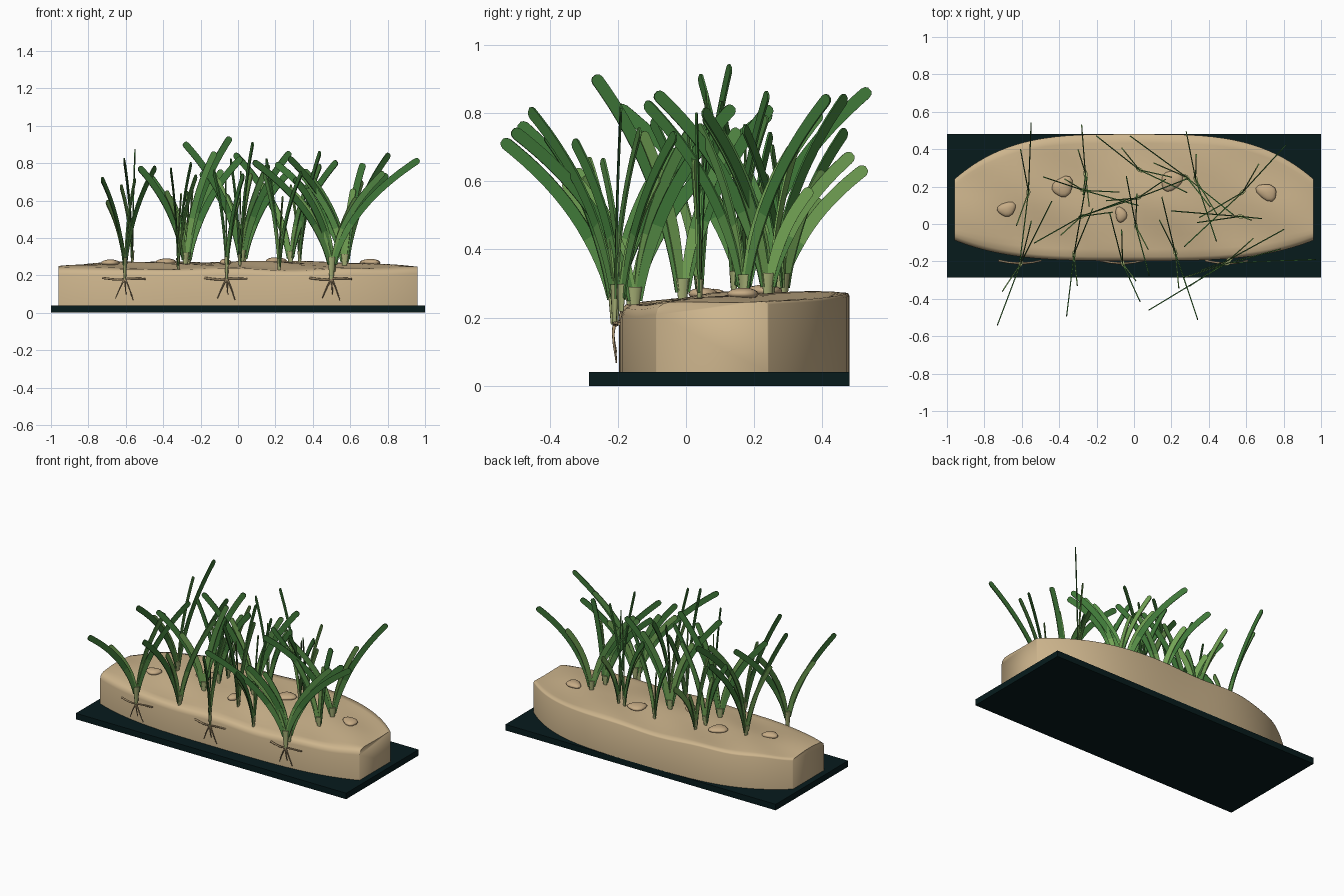
import bpy, bmesh, math
from mathutils import Vector, Matrix

cube = bpy.data.objects.get("Cube")
if cube:
    bpy.data.objects.remove(cube, do_unlink=True)


def material(name, r, g, b):
    m = bpy.data.materials.new(name)
    m.use_nodes = True
    m.diffuse_color = (r, g, b, 1)
    bsdf = next(n for n in m.node_tree.nodes if n.type == 'BSDF_PRINCIPLED')
    bsdf.inputs["Base Color"].default_value = (r, g, b, 1)
    bsdf.inputs["Roughness"].default_value = 0.8
    return m


SAND = material("sand", .61, .46, .265)
PEBBLE = material("pebble_tan", .57, .41, .235)
BASE = material("dark_teal", .002, .011, .012)
GREEN = material("leaf_green", .05, .19, .04)
MIDDLE = material("lower_leaf_green", .09, .26, .06)
LIGHT = material("young_leaf_green", .17, .37, .09)
SHEATH = material("pale_sheath", .38, .43, .18)
ROOT = material("root_brown", .40, .29, .16)


def add_object(name, bm, mats, smooth=False):
    bmesh.ops.recalc_face_normals(bm, faces=bm.faces[:])
    mesh = bpy.data.meshes.new(name)
    bm.to_mesh(mesh)
    bm.free()
    for m in mats:
        mesh.materials.append(m)
    ob = bpy.data.objects.new(name, mesh)
    bpy.context.collection.objects.link(ob)
    if smooth:
        bpy.ops.object.select_all(action='DESELECT')
        ob.select_set(True)
        bpy.context.view_layer.objects.active = ob
        bpy.ops.object.shade_smooth_by_angle(angle=math.radians(75))
    return ob


# Base plate
bm = bmesh.new()
bmesh.ops.create_cube(bm, size=1, matrix=Matrix.Translation((0, .0975, .02)) @ Matrix.Diagonal((2, .765, .04, 1)))
add_object("base_plate", bm, [BASE])


# Sand bed: cross-sections lofted along x, with a softly rippled top
def sand_height(x, y):
    t = min(max((y + .2) / .35, 0), 1)
    ripple = .008 * math.sin(9 * x + 5 * y) * math.sin(11 * y + 2 * x)
    return .235 + .035 * t * t * (3 - 2 * t) * (1 - .85 * abs(x) ** 4) + ripple


def sand_section(x):
    u = abs(x / .96) ** 3.5
    front, back = -.197 + .11 * u, .48 - .24 * u
    edge = sand_height(x, front)
    pts = [(front, .04), (front, edge - .035), (front + .006, edge - .014), (front + .022, edge - .002)]
    steps = 16
    for i in range(1, steps):
        y = front + .022 + (back - front - .03) * i / steps
        pts.append((y, sand_height(x, y)))
    top = sand_height(x, back)
    return pts + [(back - .004, top - .002), (back, top - .01), (back, .04)]


bm = bmesh.new()
stations = 48
rings = []
for i in range(stations + 1):
    x = .96 * math.sin(math.pi * (i / stations - .5))
    rings.append([bm.verts.new((x, y, z)) for y, z in sand_section(x)])
for a, b in zip(rings, rings[1:]):
    for j in range(len(a)):
        k = (j + 1) % len(a)
        bm.faces.new((a[j], a[k], b[k], b[j]))
bm.faces.new(rings[0])
bm.faces.new(rings[-1])
add_object("sand_bed", bm, [SAND], True)

# Flat pebbles lying on the sand: x, y, half length, half width, turn
PEBBLES = [(-.68, .08, .05, .038, .3), (-.38, .2, .06, .05, .8), (-.07, .05, .03, .042, .2),
           (.2, .23, .06, .05, .6), (.71, .17, .058, .042, -.5)]
for n, (x, y, a, b, turn) in enumerate(PEBBLES):
    bm = bmesh.new()
    place = (Matrix.Translation((x, y, sand_height(x, y) + .008)) @ Matrix.Rotation(turn, 4, 'Z')
             @ Matrix.Diagonal((a, b, .018, 1)))
    bmesh.ops.create_uvsphere(bm, u_segments=14, v_segments=8, radius=1)
    for v in bm.verts:
        angle = math.atan2(v.co.y, v.co.x)
        bulge = 1 + .1 * math.sin(3 * angle + n)
        v.co.x *= bulge
        v.co.y *= bulge
    bm.transform(place)
    add_object(f"pebble_{n + 1}", bm, [PEBBLE], True)


# Leaf blade: a flat ribbon bending inside its own upright plane, round at the tip
def add_blade(bm, foot, tip, width, low_index, high_index):
    lean = Vector((tip.x - foot.x, tip.y - foot.y, 0))
    side = lean.normalized()
    rise = tip.z - foot.z
    knee = foot + lean * .16 + Vector((0, 0, rise * .56))
    samples = [i / 14 for i in range(14)] + [.955, .975, .99, .998]
    length = (tip - foot).length
    pairs = []
    for t in samples:
        p = foot.lerp(knee, t).lerp(knee.lerp(tip, t), t)
        d = (knee - foot).lerp(tip - knee, t).normalized()
        normal = side * d.z - Vector((0, 0, 1)) * d.dot(side)
        half = width / 2 * (.6 + .4 * min(t * 3, 1))
        rest = (1 - t) * length * 1.1
        if rest < half:
            half = math.sqrt(max(half ** 2 - (half - rest) ** 2, 0))
        pairs.append((bm.verts.new(p - normal * half), bm.verts.new(p + normal * half)))
    for i, ((a, b), (c, d)) in enumerate(zip(pairs, pairs[1:])):
        bm.faces.new((a, b, d, c)).material_index = low_index if i < 5 else high_index


# Shoots: foot x, y, then the two opposite outer tips x, y, z
SHOOTS = [
    (-.605, -.21, -.73, -.54, .72, -.44, .12, .78),
    (-.06, -.21, .03, -.41, .74, -.13, .06, .76),
    (.5, -.21, .08, -.46, .81, .97, -.19, .82),
    (.51, -.19, .8, -.03, .74, .3, -.33, .72),
    (-.565, .17, -.61, -.2, .82, -.55, .54, .87),
    (-.32, -.16, -.36, -.49, .77, -.25, .25, .8),
    (.22, -.15, .34, -.51, .75, .15, .14, .82),
    (-.28, .04, -.53, -.1, .78, -.04, .13, .94),
    (-.27, .18, -.48, .25, .74, .02, .1, .83),
    (-.26, .27, -.28, .53, .64, -.24, .1, .7),
    (.02, .14, -.29, .04, .91, .28, .24, .86),
    (.01, -.01, .08, -.27, .91, -.04, .25, .82),
    (.03, .29, -.2, .47, .75, .28, .17, .76),
    (.28, .25, -.02, .47, .85, .53, .05, .81),
    (.33, .24, .28, .49, .68, .44, -.09, .86),
    (.58, .17, .81, .42, .85, .27, -.12, .83),
    (.57, .04, .67, .03, .8, .2, .07, .8),
]
for n, (x, y, ax, ay, az, bx, by, bz) in enumerate(SHOOTS):
    ground = sand_height(x, y)
    rooted = n < 3
    foot = Vector((x, y, ground + .02))
    tips = [Vector((ax, ay, az)), Vector((bx, by, bz))]
    bm = bmesh.new()
    for k, tip in enumerate(tips):
        other = tips[1 - k]
        along = (tip - other).to_2d().normalized()
        shift = Vector((along.x, along.y, 0)) * .011
        # Low outer blades are young and pale all the way up
        add_blade(bm, foot + shift, tip, .036, 1, 0 if tip.z > .7 else 2)
        # Shorter inner blade, turned a little out of the outer blade's plane
        reach = (tip - foot) * (.62 if k else .5)
        reach.z = (tip.z - foot.z) * (.88 if k else .74)
        reach.rotate(Matrix.Rotation(.22 if (n + k) % 2 else -.22, 3, 'Z'))
        add_blade(bm, foot + shift * .3, foot + reach, .033, 2, 1 if k else 2)
    leaves = add_object(f"leaves_{n + 1}", bm, [GREEN, MIDDLE, LIGHT])
    solid = leaves.modifiers.new("thickness", 'SOLIDIFY')
    solid.thickness = .006
    solid.offset = 0

    # Flattened sheath wrapping the foot of the leaves
    low = .18 if rooted else ground - .02
    high = ground + .06
    direction = tips[1] - tips[0]
    turn = math.atan2(direction.y, direction.x)
    bm = bmesh.new()
    bmesh.ops.create_cone(bm, cap_ends=True, segments=10, radius1=.011, radius2=.022, depth=high - low)
    bm.transform(Matrix.Translation((x, y, (low + high) / 2)) @ Matrix.Rotation(turn, 4, 'Z')
                 @ Matrix.Diagonal((1, .5, 1, 1)))
    add_object(f"sheath_{n + 1}", bm, [SHEATH], True)


def add_tube(name, points, radius, end_scale):
    curve = bpy.data.curves.new(name, 'CURVE')
    curve.dimensions = '3D'
    curve.bevel_depth = radius
    curve.bevel_resolution = 2
    curve.use_fill_caps = True
    spline = curve.splines.new('BEZIER')
    spline.bezier_points.add(len(points) - 1)
    for i, (bp, p) in enumerate(zip(spline.bezier_points, points)):
        bp.co = p
        bp.handle_left_type = bp.handle_right_type = 'AUTO'
        bp.radius = 1 + (end_scale - 1) * i / (len(points) - 1)
    curve.materials.append(ROOT)
    bpy.context.collection.objects.link(bpy.data.objects.new(name, curve))


# Runners and roots exposed along the front of the bed
for n, (x, y, *_) in enumerate(SHOOTS[:3]):
    add_tube(f"runner_{n + 1}", [(x - .12, y + .014, .186), (x - .04, y + .002, .178),
                                 (x + .04, y + .002, .184), (x + .11, y + .014, .181)], .006, .8)
    for k, (dx, dz) in enumerate([(-.05, .105), (.006, .085), (.045, .115)]):
        add_tube(f"root_{n + 1}_{k + 1}", [(x, y, .182), (x + dx * .35, y - .003, .15),
                                           (x + dx, y + .006, .182 - dz)], .0055, .4)
